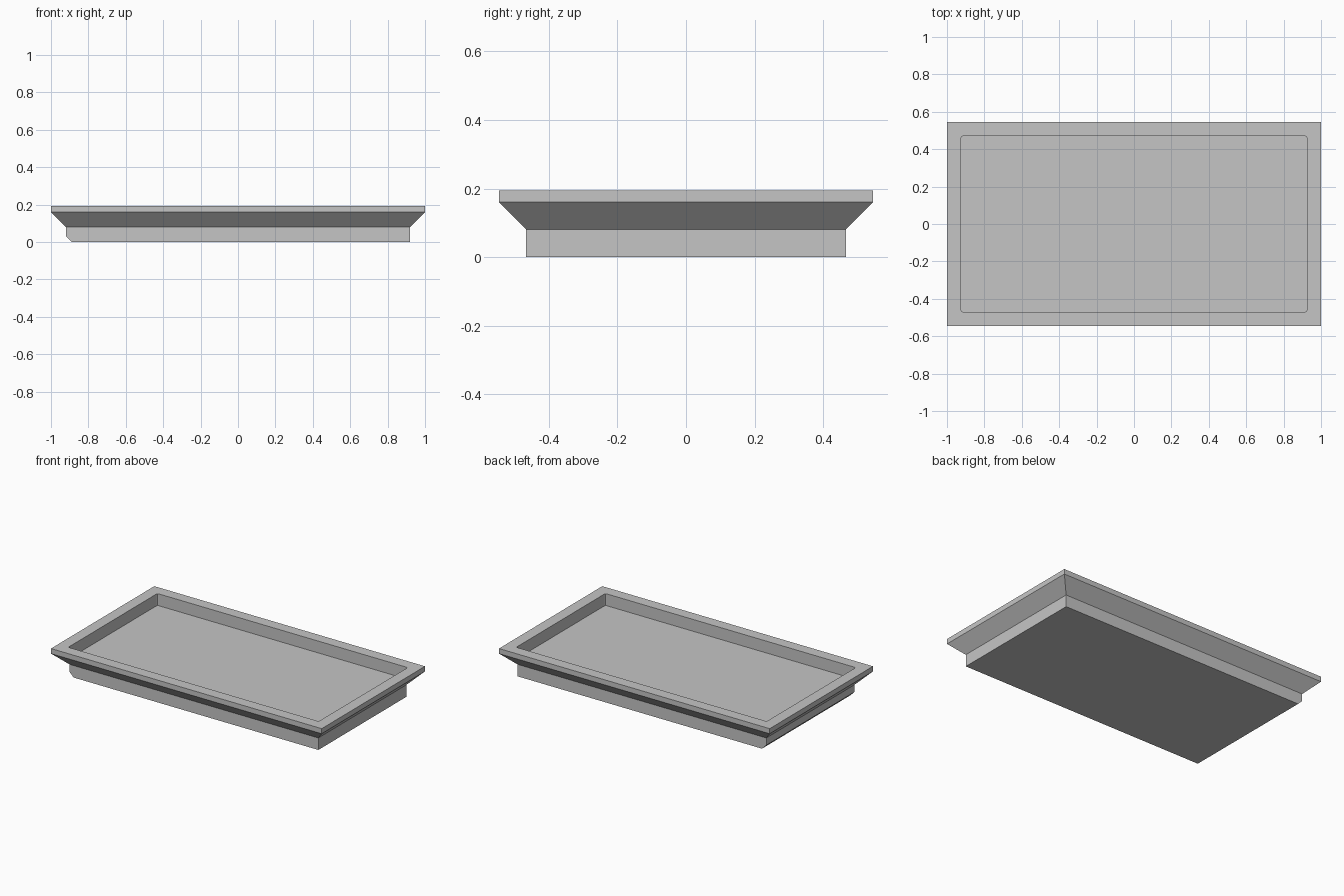
import bpy
import bmesh

cube = bpy.data.objects.get("Cube")
if cube:
    bpy.data.objects.remove(cube, do_unlink=True)

# Single plain grey finish
grey = bpy.data.materials.new("plain_grey")
grey.use_nodes = True
colour = (0.56, 0.56, 0.56, 1.0)
grey.diffuse_color = colour
grey.node_tree.nodes["Principled BSDF"].inputs["Base Color"].default_value = colour

# Rectangular sections (half width, half depth, height), from the underside
# up the outside, over the rim and down into the recess
SECTIONS = [
    (0.92, 0.466, 0.0),      # underside
    (0.92, 0.466, 0.08),     # top of plinth
    (1.0, 0.545, 0.16),      # top of flare
    (1.0, 0.545, 0.194),     # outer rim
    (0.925, 0.47, 0.194),    # inner rim
    (0.925, 0.47, 0.115),    # recess floor
]
CORNERS = [(-1, -1), (1, -1), (1, 1), (-1, 1)]

bm = bmesh.new()
rings = [[bm.verts.new((sx * w, sy * d, z)) for sx, sy in CORNERS]
         for w, d, z in SECTIONS]
for low, high in zip(rings, rings[1:]):
    for i in range(4):
        j = (i + 1) % 4
        bm.faces.new((low[i], low[j], high[j], high[i]))
bm.faces.new(rings[0][::-1])
bm.faces.new(rings[-1])

# Chamfer along the bottom edge of the right-hand end
bottom_edge = bm.edges.get((rings[0][0], rings[0][3]))
recess_corners = [bm.edges.get((a, b)) for a, b in zip(rings[-2], rings[-1])]
bmesh.ops.bevel(bm, geom=[bottom_edge], offset=0.032, segments=1,
                affect='EDGES')

# Small rounding in the upright corners of the recess
bmesh.ops.bevel(bm, geom=recess_corners, offset=0.01, segments=2,
                profile=0.5, affect='EDGES')
bmesh.ops.recalc_face_normals(bm, faces=bm.faces)

mesh = bpy.data.meshes.new("tray")
bm.to_mesh(mesh)
bm.free()
mesh.materials.append(grey)
tray = bpy.data.objects.new("tray", mesh)
bpy.context.collection.objects.link(tray)
